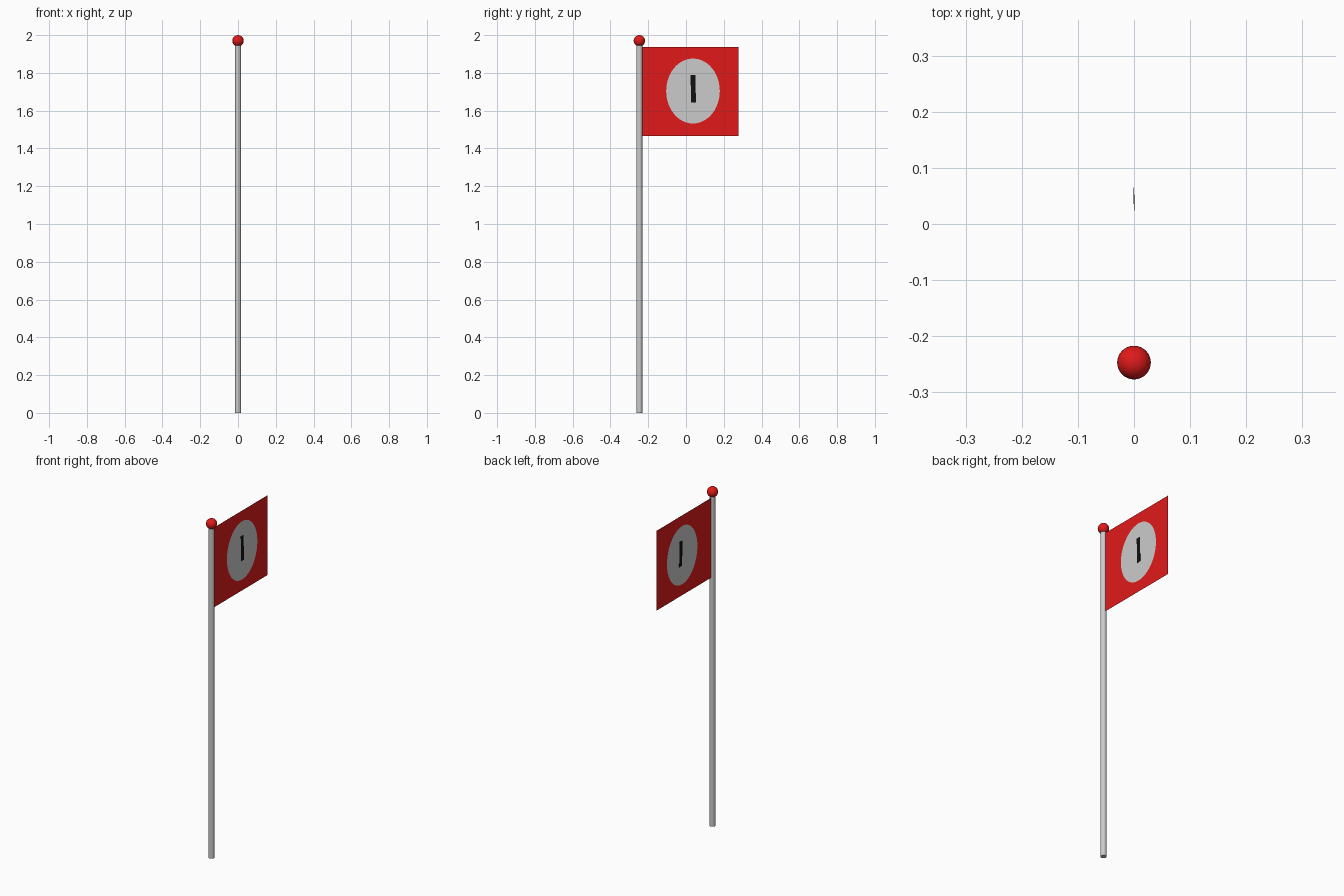
import bpy, bmesh
from math import sin, cos, radians, tau

if "Cube" in bpy.data.objects:
    bpy.data.objects.remove(bpy.data.objects["Cube"])

POLE_Y = -0.247


def material(name, rgb):
    mat = bpy.data.materials.new(name)
    mat.diffuse_color = (*rgb, 1)
    mat.use_nodes = True
    mat.node_tree.nodes["Principled BSDF"].inputs["Base Color"].default_value = mat.diffuse_color
    return mat


red = material("red", (0.75, 0.01, 0.01))
black = material("black", (0.005, 0.005, 0.005))


def panel(name, outline, x, mat=None, depth=0.0):
    """Flat sheet in the yz plane from an outline, optionally given thickness along x."""
    bm = bmesh.new()
    face = bm.faces.new([bm.verts.new((x, y, z)) for y, z in outline])
    if (face.normal.x < 0) != (x < 0):
        face.normal_flip()
    if depth:
        out = bmesh.ops.extrude_face_region(bm, geom=[face])["geom"]
        bmesh.ops.translate(bm, vec=(depth, 0, 0),
                            verts=[v for v in out if isinstance(v, bmesh.types.BMVert)])
        bmesh.ops.recalc_face_normals(bm, faces=bm.faces)
    mesh = bpy.data.meshes.new(name)
    bm.to_mesh(mesh)
    bm.free()
    obj = bpy.data.objects.new(name, mesh)
    bpy.context.collection.objects.link(obj)
    if mat:
        mesh.materials.append(mat)
    return obj


# Pole
bpy.ops.mesh.primitive_cylinder_add(vertices=24, radius=0.016, depth=1.96,
                                    location=(0, POLE_Y, 0.98))
bpy.context.object.name = "pole"
bpy.ops.object.shade_smooth_by_angle(angle=radians(40))

# Ball on top of the pole
bpy.ops.mesh.primitive_uv_sphere_add(segments=32, ring_count=16, radius=0.03,
                                     location=(0, POLE_Y, 1.97))
ball = bpy.context.object
ball.name = "pole_ball"
ball.data.materials.append(red)
bpy.ops.object.shade_smooth_by_angle(angle=radians(40))

# Flag sheet
panel("flag", [(-0.237, 1.467), (0.277, 1.467), (0.277, 1.938), (-0.237, 1.938)], 0, red)

# Oval patch and dark bar on each face of the flag
oval = [(0.037 + 0.142 * cos(tau * i / 48), 1.704 + 0.172 * sin(tau * i / 48))
        for i in range(48)]
bar = [(0.027, 1.643), (0.053, 1.643), (0.049, 1.79), (0.024, 1.79)]
for side, s in (("right", 1), ("left", -1)):
    panel("patch_" + side, oval, s * 0.001)
    shift = 0 if s > 0 else 0.012
    panel("bar_" + side, [(y + shift, z) for y, z in bar], s * 0.001, black, s * 0.001)
